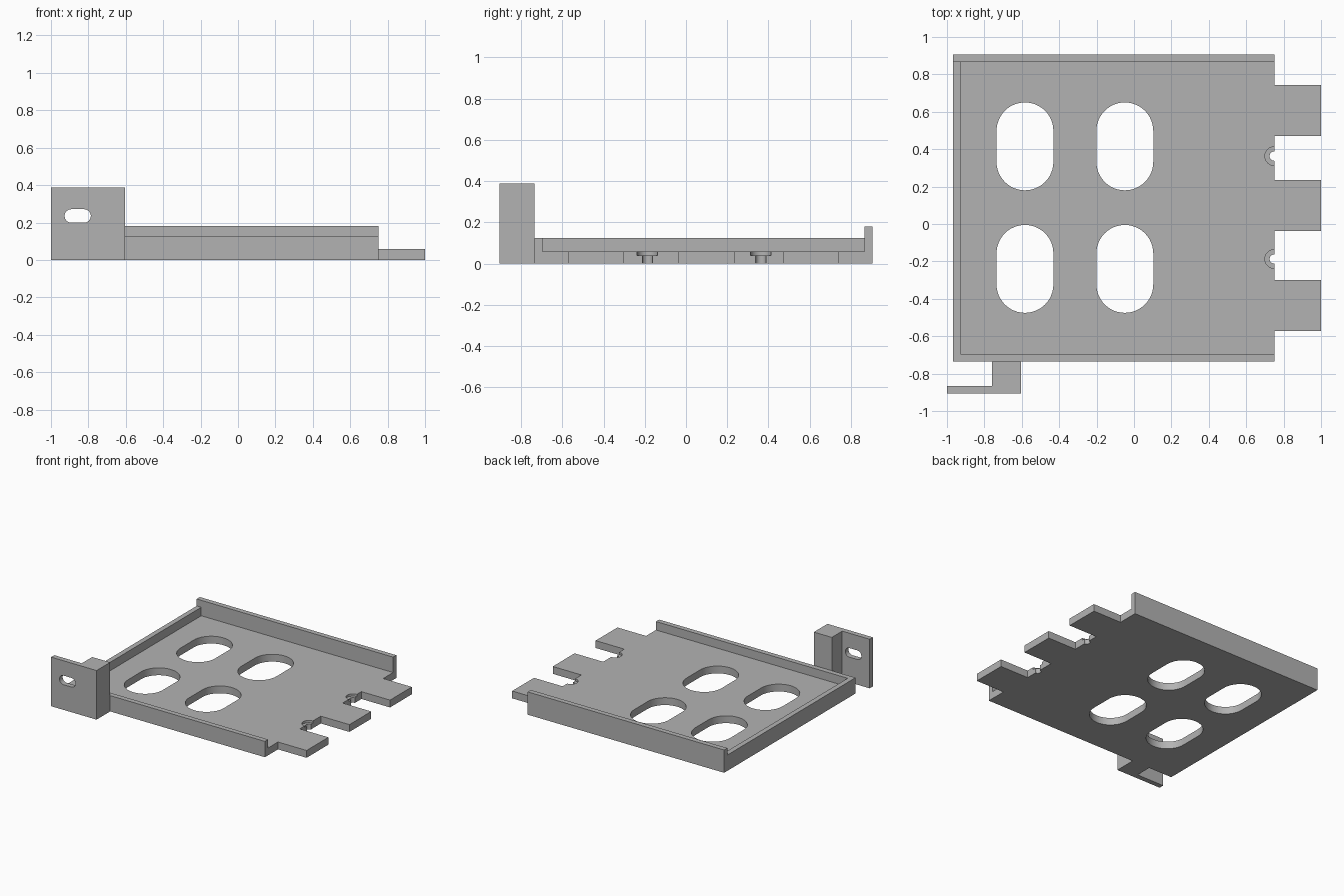
import bpy, bmesh
from math import cos, sin, pi
from mathutils import Matrix

cube = bpy.data.objects.get("Cube")
if cube:
    bpy.data.objects.remove(cube, do_unlink=True)

grey = bpy.data.materials.new("light grey")
grey.use_nodes = True
COLOUR = (0.45, 0.45, 0.45, 1)
grey.diffuse_color = COLOUR
grey.node_tree.nodes["Principled BSDF"].inputs["Base Color"].default_value = COLOUR


def prism(name, outline, bottom, top, turn=None):
    """Extrude a counter-clockwise outline from bottom to top."""
    bm = bmesh.new()
    face = bm.faces.new([bm.verts.new((x, y, bottom)) for x, y in outline])
    extruded = bmesh.ops.extrude_face_region(bm, geom=[face])["geom"]
    moved = [v for v in extruded if isinstance(v, bmesh.types.BMVert)]
    bmesh.ops.translate(bm, verts=moved, vec=(0, 0, top - bottom))
    if turn:
        bm.transform(turn)
    bmesh.ops.recalc_face_normals(bm, faces=bm.faces)
    mesh = bpy.data.meshes.new(name)
    bm.to_mesh(mesh)
    bm.free()
    mesh.materials.append(grey)
    obj = bpy.data.objects.new(name, mesh)
    bpy.context.collection.objects.link(obj)
    return obj


def stadium(cx, cy, radius, half_straight, steps=24):
    """Rounded slot outline, long in y; a circle when half_straight is 0."""
    points = []
    for side in (1, -1):
        for i in range(steps + (half_straight > 0)):
            a = pi * i / steps
            points.append((cx + side * radius * cos(a),
                           cy + side * (half_straight + radius * sin(a))))
    return points


def select_only(obj):
    bpy.ops.object.select_all(action="DESELECT")
    obj.select_set(True)
    bpy.context.view_layer.objects.active = obj


def cut(target, cutter):
    mod = target.modifiers.new("cut", "BOOLEAN")
    mod.operation = "DIFFERENCE"
    mod.solver = "EXACT"
    mod.object = cutter
    select_only(target)
    bpy.ops.object.modifier_apply(modifier=mod.name)
    bpy.data.objects.remove(cutter, do_unlink=True)


# Overall limits of the tray
LEFT, RIGHT, FRONT, BACK = -0.967, 0.75, -0.735, 0.905
WALL, FLOOR = 0.04, 0.058

# Floor with three tabs along its right-hand edge
outline = [(LEFT + WALL, FRONT + WALL), (RIGHT, FRONT + WALL)]
for y in (-0.572, -0.037, 0.47):
    outline += [(RIGHT, y), (1, y), (1, y + 0.272), (RIGHT, y + 0.272)]
outline += [(RIGHT, BACK - WALL), (LEFT + WALL, BACK - WALL)]
floor = prism("tray_floor", outline, 0, FLOOR)

# Four large rounded openings
for x in (-0.583, -0.049):
    for y in (-0.24, 0.415):
        cut(floor, prism("cutter", stadium(x, y, 0.152, 0.083), -0.1, 0.2))

# Stepped half-round screw notches between the tabs
for y in (-0.187, 0.363):
    cut(floor, prism("cutter", stadium(RIGHT, y, 0.025, 0), -0.1, 0.2))
    cut(floor, prism("cutter", stadium(RIGHT, y, 0.05, 0), 0.04, 0.2))

# Low rim on the front and side, taller wall at the back
rim = prism("low_rim", [
    (LEFT, FRONT), (RIGHT, FRONT), (RIGHT, FRONT + WALL),
    (LEFT + WALL, FRONT + WALL), (LEFT + WALL, BACK - WALL),
    (LEFT, BACK - WALL)], 0, 0.125)
back_wall = prism("back_wall", [
    (LEFT, BACK - WALL), (RIGHT, BACK - WALL), (RIGHT, BACK), (LEFT, BACK)], 0, 0.18)

# Mounting bracket with a horizontal slot through its flange
bracket = prism("mounting_bracket", [
    (-1, -0.905), (-0.603, -0.905), (-0.603, FRONT), (-0.76, FRONT),
    (-0.76, -0.865), (-1, -0.865)], 0, 0.388)
turn = (Matrix.Translation((-0.857, -0.885, 0.235))
        @ Matrix.Rotation(pi / 2, 4, "X") @ Matrix.Rotation(pi / 2, 4, "Z"))
cut(bracket, prism("cutter", stadium(0, 0, 0.036, 0.034), -0.1, 0.1, turn))

# Smooth the rounded cuts, keep the corners sharp
for part in (floor, bracket):
    select_only(part)
    bpy.ops.object.shade_smooth_by_angle(angle=pi / 6)
